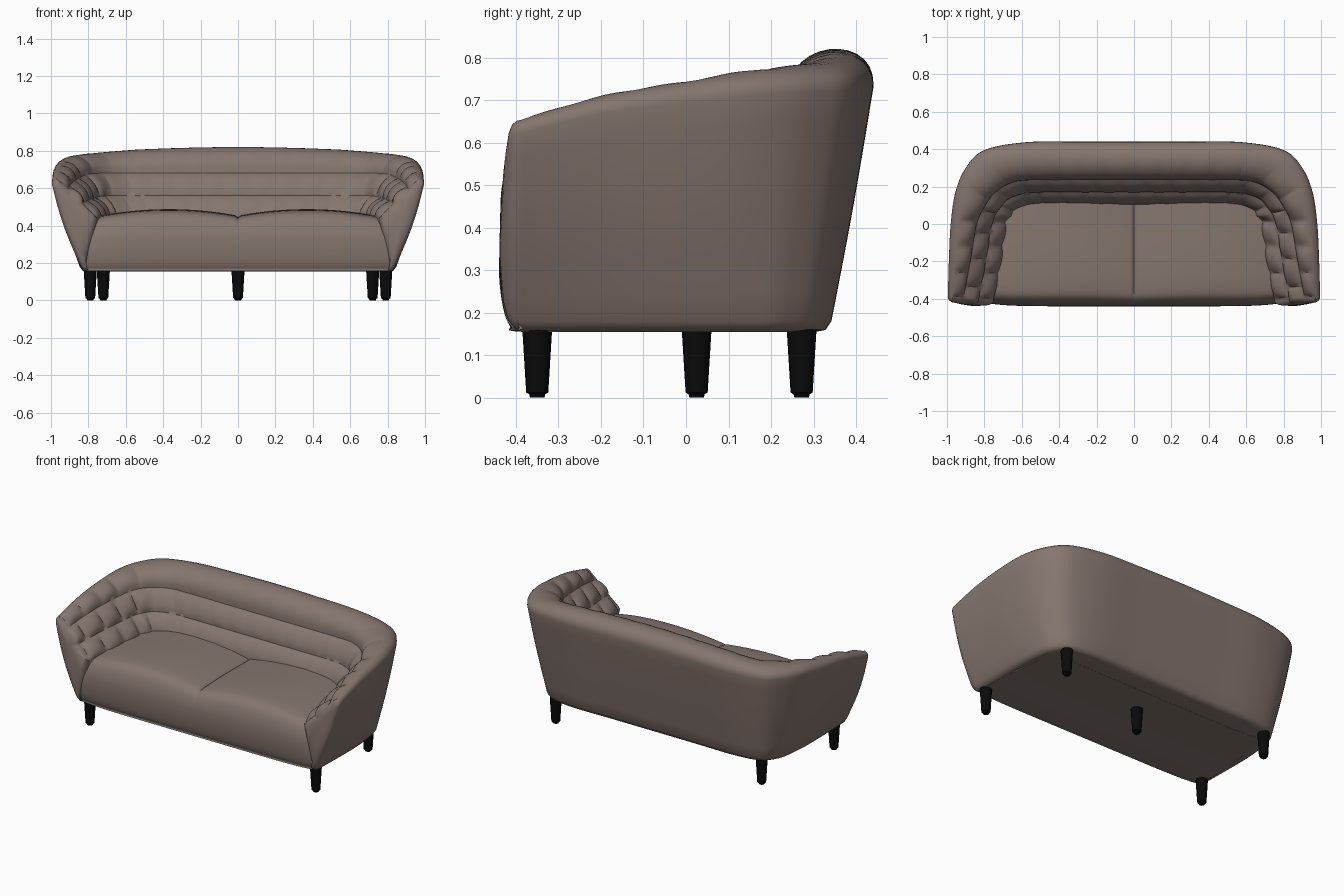
import bpy, bmesh, math
from mathutils import Vector

if "Cube" in bpy.data.objects:
    bpy.data.objects.remove(bpy.data.objects["Cube"])


def material(name, rgb):
    m = bpy.data.materials.new(name)
    m.diffuse_color = (*rgb, 1)
    m.use_nodes = True
    m.node_tree.nodes["Principled BSDF"].inputs["Base Color"].default_value = m.diffuse_color
    return m


TAUPE = material("taupe leather", (0.235, 0.182, 0.158))
BLACK = material("black wood", (0.003, 0.003, 0.003))


def loft(name, rings, mat, angle=50):
    """Skin a list of closed rings and cap both ends."""
    bm = bmesh.new()
    vs = [[bm.verts.new(p) for p in r] for r in rings]
    n = len(rings[0])
    for a, b in zip(vs, vs[1:]):
        for k in range(n):
            bm.faces.new((a[k], a[(k + 1) % n], b[(k + 1) % n], b[k]))
    bm.faces.new(vs[0])
    bm.faces.new(vs[-1])
    bmesh.ops.recalc_face_normals(bm, faces=bm.faces)
    me = bpy.data.meshes.new(name)
    bm.to_mesh(me)
    bm.free()
    me.materials.append(mat)
    ob = bpy.data.objects.new(name, me)
    bpy.context.collection.objects.link(ob)
    bpy.ops.object.select_all(action='DESELECT')
    ob.select_set(True)
    bpy.context.view_layer.objects.active = ob
    bpy.ops.object.shade_smooth_by_angle(angle=math.radians(angle))
    return ob


def spline(rows, t):
    """Catmull-Rom interpolation through rows of numbers."""
    last = len(rows) - 1
    i = min(int(t), last - 1)
    f = t - i
    a, b, c, d = (rows[max(0, min(last, i + k))] for k in (-1, 0, 1, 2))
    return [0.5 * (2 * q + (r - p) * f + (2 * p - 5 * q + 4 * r - s) * f * f
                   + (3 * q - p - 3 * r + s) * f ** 3)
            for p, q, r, s in zip(a, b, c, d)]


# Wraparound shell stations, front of right arm to middle of back:
# base x,y | widest x,y | roll crease x,y | seat line x,y | top z | crease z
HALF = [
    (.84, -.39, .995, -.39, .91, -.385, .75, -.40, .655, .60),
    (.845, -.2, .99, -.2, .875, -.2, .71, -.2, .71, .64),
    (.845, 0, .98, 0, .84, 0, .68, 0, .745, .66),
    (.83, .15, .955, .17, .80, .09, .655, .05, .768, .675),
    (.805, .235, .90, .30, .74, .17, .62, .085, .78, .68),
    (.735, .31, .80, .395, .64, .225, .54, .10, .79, .68),
    (.57, .34, .58, .437, .50, .235, .45, .105, .805, .68),
    (.28, .34, .30, .44, .26, .235, .24, .105, .815, .68),
    (0, .34, 0, .44, 0, .235, 0, .105, .82, .68),
]
STATIONS = HALF + [tuple(-v if k in (0, 2, 4, 6) else v for k, v in enumerate(s))
                   for s in HALF[-2::-1]]
END = len(STATIONS) - 1
# distance along the roll crease at each station, for even tuft spacing
DIST = [0]
for a, b in zip(HALF, HALF[1:]):
    DIST.append(DIST[-1] + math.hypot(b[4] - a[4], b[5] - a[5]))


def blend(i, a, b, i0, i1):
    f = max(0, min(1, (i - i0) / (i1 - i0)))
    return a + (b - a) * f


def tuft(i, row):
    """Indent between tufts: deep on the arms, faint on the back."""
    k = min(int(i), 7)
    s = DIST[k] + (DIST[k + 1] - DIST[k]) * (i - k)
    amp = blend(i, .028, .005, 2.5, 4.5)
    return amp * (abs(math.sin(math.pi * (s / 0.134 + 0.5 * row))) ** 0.6 - 1)


def profile(t):
    s = spline(STATIONS, t)
    i = min(t, END - t)
    B, O, I, S = (Vector((s[k], s[k + 1], 0)) for k in (0, 2, 4, 6))
    zt, z1 = s[8], s[9]
    zo = zt - 0.6 * (zt - z1)
    n = (O - I).normalized()
    up = Vector((0, 0, 1))
    # outside: rounded lower edge, then leaning wall, rounder on the arms
    pts = [B - n * .04 + up * .155, B - n * .015 + up * .159, B + up * .18]
    belly = blend(i, .10, .03, 2, 5)
    for k in range(1, 8):
        f = k / 8
        pts.append(B.lerp(O, f + belly * math.sin(math.pi * f)) + up * (.18 + (zo - .18) * f))
    # padded roll over the top
    zp = (zt - .125 * (zo + z1)) / .75
    c = [O + up * zo, O + (O - I) * .05 + up * zp, I - (O - I) * .07 + up * zp, I + up * z1]
    for k in range(15):
        f = k / 14
        g = 1 - f
        p = c[0] * g ** 3 + c[1] * 3 * f * g * g + c[2] * 3 * f * f * g + c[3] * f ** 3
        w = math.sin(math.pi * max(0, (f - .35) / .65))
        pts.append(p + (up * .6 - n * .8) * (w * tuft(i, 0) * .8))
    # two tufted rows down to the seat
    top, low = I + up * z1, S + up * .44
    d = (up * .45 - n * .9)
    puff = blend(i, .027, .019, 3, 5)
    for row in range(2):
        for k in range(1, 9):
            f = k / 8
            w = max(0, math.sin(math.pi * f)) ** .7
            pts.append(top.lerp(low, (row + f) / 2) + d * (w * (puff + tuft(i, row + 1))))
    # hidden inner wall, slanting outward at the arm fronts
    slant = blend(i, .75, 0, 0, 1)
    pts.append(S.lerp(B, slant * .45) + up * .32)
    pts.append(S.lerp(B, slant) + up * .157)
    return pts


def cap(ring):
    """Shrinking rings that make the padded front panel of an arm."""
    mid = sum(ring, Vector()) / len(ring)
    out = []
    for sc, dy in ((.985, -.010), (.93, -.020), (.8, -.028), (.5, -.033), (.2, -.035)):
        r = [mid.lerp(p, sc) for p in ring]
        out.append([p + Vector((0, dy * (1 + .45 * max(0, min(1, (.6 - p.z) / .25))), 0))
                    for p in r])
    return out


STEP = 14
main = [profile(k / STEP) for k in range(END * STEP + 1)]
loft("back_and_arms", cap(main[0])[::-1] + main + cap(main[-1]), TAUPE)

# Seat: side profile y, z, half width, crown weight
SEAT = [(.20, .155, .76, 0), (-.1, .155, .80, 0), (-.385, .155, .815, 0),
        (-.415, .17, .835, 0), (-.432, .22, .835, 0), (-.44, .30, .81, 0),
        (-.433, .37, .785, .2), (-.405, .425, .77, .6), (-.35, .445, .77, .9),
        (-.2, .452, .77, 1), (0, .452, .76, 1), (.2, .45, .74, 1)]
side = [spline(SEAT, k / 5) for k in range((len(SEAT) - 1) * 5 + 1)]
columns = []
for k in range(-36, 37):
    u = math.copysign(abs(k / 36) ** 1.5, k)
    col = []
    for y, z, w, crown in side:
        x = u * w
        # two cushion crowns with a narrow seam between them
        lift = .035 * (1 - ((abs(x) - .37) / .37) ** 2) - .008 * math.exp(-(x / .008) ** 2)
        col.append((x, y + .022 * u ** 8, z + lift * crown))
    columns.append(col)
loft("seat", columns, TAUPE)


# Tapered legs with a small foot
def leg(name, x, y):
    rings = [[(x + r * math.cos(a * math.tau / 16), y + r * math.sin(a * math.tau / 16), z)
              for a in range(16)]
             for r, z in ((.017, 0), (.019, .008), (.026, .012), (.035, .16))]
    loft(name, rings, BLACK, 40)


for sx, label in ((1, "right"), (-1, "left")):
    leg("front_leg_" + label, sx * .79, -.35)
    leg("back_leg_" + label, sx * .72, .272)
leg("middle_leg", 0, .025)
